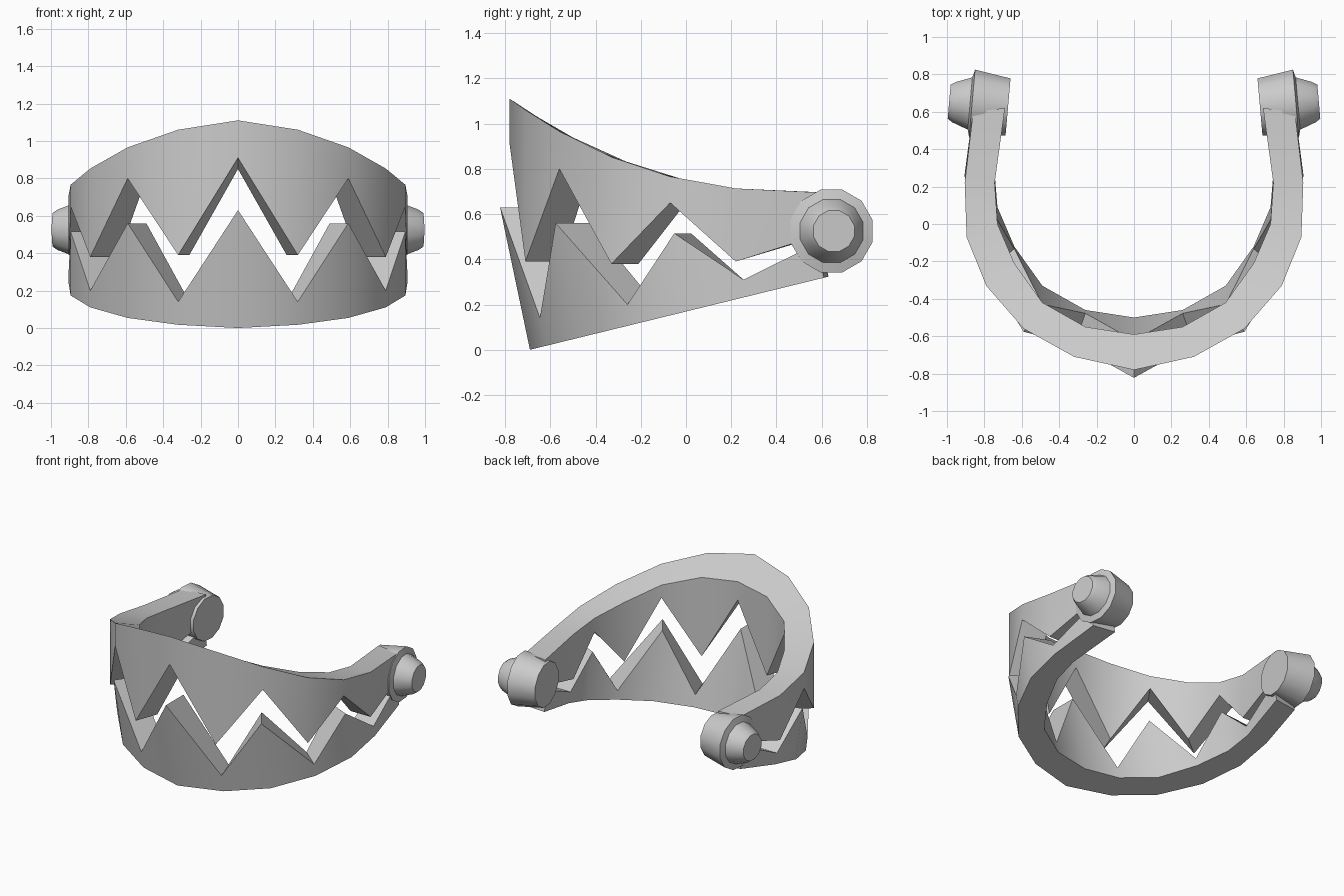
import bpy, bmesh, math
from mathutils import Matrix, Vector

if "Cube" in bpy.data.objects:
    bpy.data.objects.remove(bpy.data.objects["Cube"])

# Half plan of the band, front centre to hinge: outer x, y / inner x, y / upper zigzag z / lower zigzag z
COLS = [
    (0.00, -0.78, 0.00, -0.59, 0.91, 0.63),
    (0.32, -0.71, 0.26, -0.55, 0.39, 0.14),
    (0.59, -0.56, 0.49, -0.42, 0.80, 0.56),
    (0.79, -0.33, 0.64, -0.21, 0.38, 0.20),
    (0.895, -0.07, 0.73, 0.00, 0.65, 0.515),
    (0.905, 0.22, 0.745, 0.22, 0.39, 0.31),
    (0.86, 0.60, 0.69, 0.62, 0.51, 0.47),
]


def finish(bm, name, angle):
    bmesh.ops.recalc_face_normals(bm, faces=bm.faces)
    me = bpy.data.meshes.new(name)
    bm.to_mesh(me)
    bm.free()
    ob = bpy.data.objects.new(name, me)
    bpy.context.collection.objects.link(ob)
    bpy.ops.object.select_all(action='DESELECT')
    ob.select_set(True)
    bpy.context.view_layer.objects.active = ob
    bpy.ops.object.shade_smooth_by_angle(angle=math.radians(angle))
    return ob


def loft(rings, name, angle):
    bm = bmesh.new()
    vs = [[bm.verts.new(p) for p in r] for r in rings]
    n = len(rings[0])
    for a, b in zip(vs, vs[1:]):
        for i in range(n):
            j = (i + 1) % n
            bm.faces.new((a[i], a[j], b[j], b[i]))
    bm.faces.new(vs[0])
    bm.faces.new(vs[-1])
    return finish(bm, name, angle)


def upper_section(c):
    ox, oy, ix, iy, z, _ = c
    top = lambda y: 0.695 + 0.415 * (max(0, 0.62 - y) / 1.4) ** 2.5
    zi = z - 0.06 if ox == 0 else z
    return [(ox, oy, top(oy)), (ox, oy, z), (ix, iy, zi), (ix, iy, top(iy))]


def lower_section(c):
    ox, oy, ix, iy, _, z = c
    shift = 0.09 if oy < 0.2 else 0.05 if oy < 0.5 else 0.01
    oy, iy = oy + shift, iy + shift
    base = lambda y: 0.245 * (y + 0.69)
    lean = lambda y: y - 0.21 * (z - base(y))
    return [(ox, oy, base(oy)), (ox, lean(oy), z), (ix, lean(iy), z), (ix, iy, base(iy))]


# Upper and lower toothed bands
for name, section in (("upper_toothed_band", upper_section), ("lower_toothed_band", lower_section)):
    half = [section(c) for c in COLS]
    left = [[(-x, y, z) for x, y, z in r] for r in reversed(half[1:])]
    loft(left + half, name, 35)

# Hinge knobs: tapered drum with a stepped conical cap, as (distance along axis, radius)
PROFILE = [(-0.10, 0.158), (0.093, 0.189), (0.104, 0.145), (0.19, 0.112), (0.216, 0.094)]
SIDES = 12
for side, s in (("right", 1), ("left", -1)):
    rot = Matrix.Rotation(math.radians(5), 3, 'Z')
    rings = []
    for d, r in PROFILE:
        ring = []
        for i in range(SIDES):
            a = (i + 0.5) * math.tau / SIDES
            p = rot @ Vector((d, r * math.cos(a), r * math.sin(a))) + Vector((0.773, 0.635, 0.525))
            ring.append((p.x * s, p.y, p.z))
        rings.append(ring)
    loft(rings, side + "_hinge_knob", 32)
